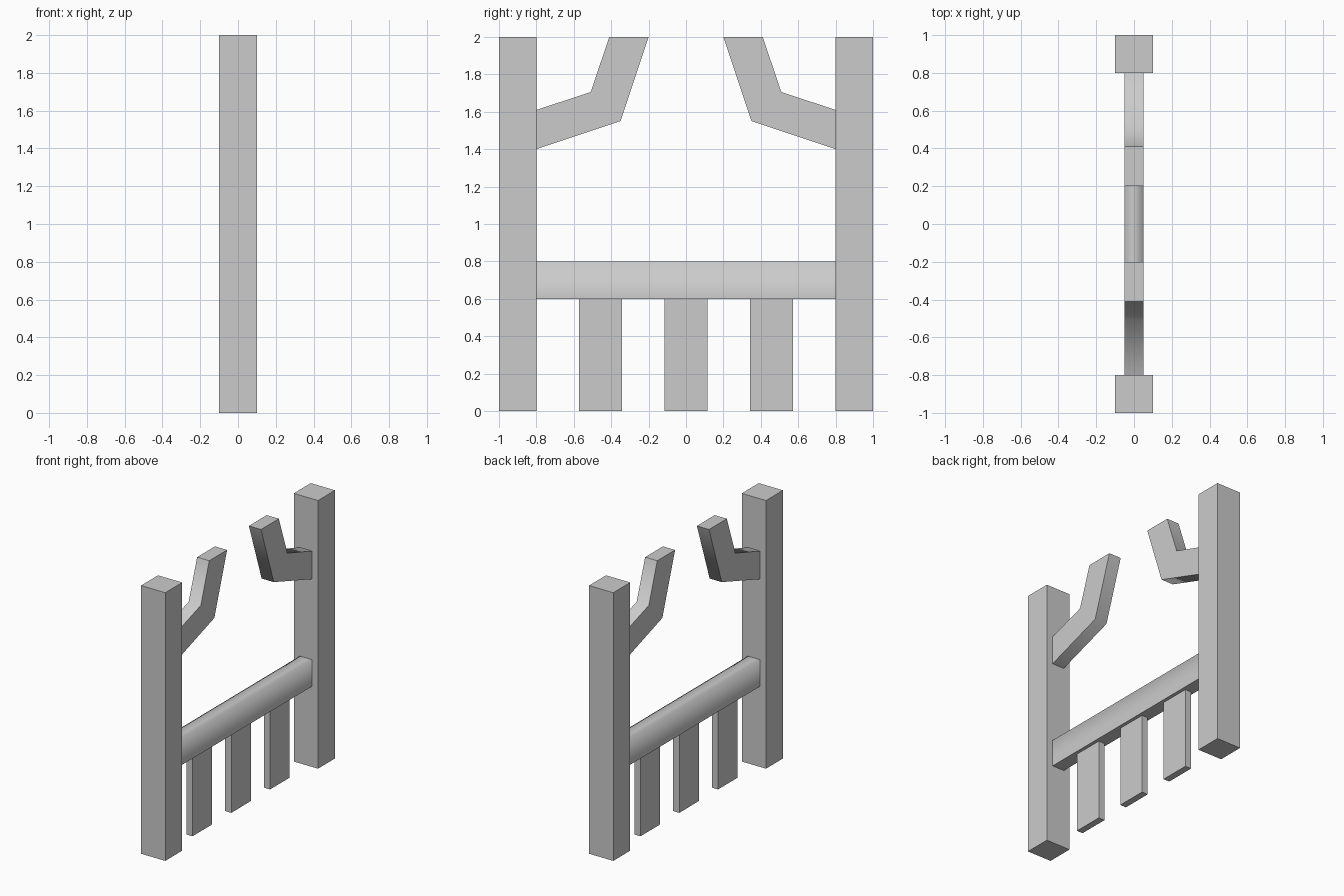
import bpy, bmesh, math

if "Cube" in bpy.data.objects:
    bpy.data.objects.remove(bpy.data.objects["Cube"])


def prism(name, profile, half_x):
    """Extrude a closed (y, z) profile symmetrically along x."""
    bm = bmesh.new()
    face = bm.faces.new([bm.verts.new((-half_x, y, z)) for y, z in profile])
    new = bmesh.ops.extrude_face_region(bm, geom=[face])["geom"]
    verts = [v for v in new if isinstance(v, bmesh.types.BMVert)]
    bmesh.ops.translate(bm, verts=verts, vec=(2 * half_x, 0, 0))
    bmesh.ops.recalc_face_normals(bm, faces=bm.faces)
    mesh = bpy.data.meshes.new(name)
    bm.to_mesh(mesh)
    bm.free()
    obj = bpy.data.objects.new(name, mesh)
    bpy.context.collection.objects.link(obj)
    return obj


def box(name, half_x, y0, y1, z0, z1):
    return prism(name, [(y0, z0), (y1, z0), (y1, z1), (y0, z1)], half_x)


# Bent arm profile, left side
ARM = [(-0.80, 1.40), (-0.35, 1.55), (-0.20, 2.00),
       (-0.41, 2.00), (-0.51, 1.705), (-0.80, 1.61)]

# Square posts and bent arms on both sides
for side, s in (("left", 1), ("right", -1)):
    box(f"{side}_post", 0.1, *sorted((-s, -0.8 * s)), 0, 2)
    arm = prism(f"{side}_arm", [(y * s, z) for y, z in ARM], 0.05)
    bpy.ops.object.select_all(action="DESELECT")
    arm.select_set(True)
    bpy.context.view_layer.objects.active = arm
    bpy.ops.object.shade_smooth_by_angle(angle=math.radians(60))

# Cross rail: only its two long top edges are softly shaded
rail = box("cross_rail", 0.05, -0.8, 0.8, 0.6, 0.8)
bm = bmesh.new()
bm.from_mesh(rail.data)
for f in bm.faces:
    f.smooth = True
for e in bm.edges:
    a, b = (v.co for v in e.verts)
    e.smooth = abs(a.y - b.y) > 1 and min(a.z, b.z) > 0.7
bm.to_mesh(rail.data)
bm.free()

# Three slats below the rail
for i, y in enumerate((-0.457, 0, 0.457)):
    box(f"slat_{i + 1}", 0.025, y - 0.115, y + 0.115, 0, 0.6)
